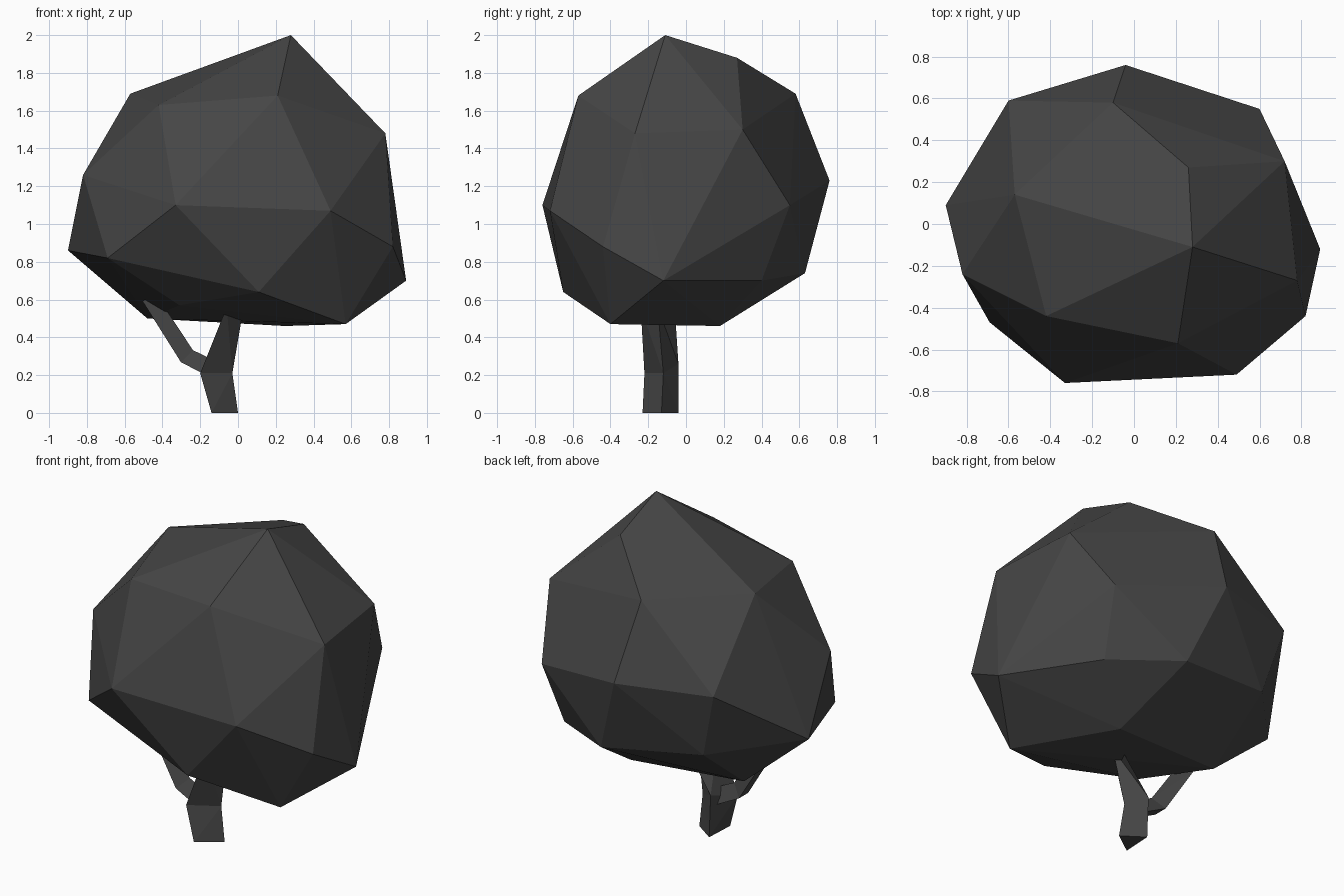
import bpy
import bmesh
from mathutils import Vector

default_cube = bpy.data.objects.get("Cube")
if default_cube:
    bpy.data.objects.remove(default_cube, do_unlink=True)


def make_material(name, colour):
    material = bpy.data.materials.new(name)
    material.use_nodes = True
    material.diffuse_color = colour
    shader = next(n for n in material.node_tree.nodes if n.type == "BSDF_PRINCIPLED")
    shader.inputs["Base Color"].default_value = colour
    return material


charcoal = make_material("charcoal", (0.06, 0.06, 0.06, 1))


def finish(name, bm):
    """Turn a bmesh into a flat shaded object with outward normals."""
    bmesh.ops.recalc_face_normals(bm, faces=bm.faces[:])
    mesh = bpy.data.meshes.new(name)
    bm.to_mesh(mesh)
    bm.free()
    mesh.materials.append(charcoal)
    obj = bpy.data.objects.new(name, mesh)
    bpy.context.scene.collection.objects.link(obj)
    return obj


def loft(name, rings):
    """Skin a closed tube through rings with equal numbers of corners."""
    bm = bmesh.new()
    loops = [[bm.verts.new(point) for point in ring] for ring in rings]
    count = len(loops[0])
    for lower, upper in zip(loops, loops[1:]):
        for i in range(count):
            j = (i + 1) % count
            bm.faces.new((lower[i], lower[j], upper[j], upper[i]))
    bm.faces.new(loops[0])
    bm.faces.new(loops[-1])
    bmesh.ops.triangulate(bm, faces=bm.faces[:])
    return finish(name, bm)


def faceted_blob(name, corners):
    """Wrap a faceted convex skin around a few corner points."""
    bm = bmesh.new()
    for corner in corners:
        bm.verts.new(corner)
    result = bmesh.ops.convex_hull(bm, input=bm.verts[:])
    loose = {g for g in result["geom_interior"] + result["geom_unused"]
             if isinstance(g, bmesh.types.BMVert)}
    bmesh.ops.delete(bm, geom=list(loose), context="VERTS")
    return finish(name, bm)


# Crown: an uneven faceted ball, listed from the tip down to the underside
crown_top = [
    (.28, -.11, 2), (.26, .27, 1.88), (-.1, .58, 1.69), (-.57, .14, 1.69),
    (-.42, -.44, 1.63), (.21, -.57, 1.68), (.78, -.27, 1.48), (.72, .3, 1.5),
]
crown_middle = [
    (-.04, .76, 1.23), (-.6, .59, 1.23), (-.82, -.24, 1.26), (-.33, -.76, 1.1),
    (.49, -.72, 1.07), (.82, -.44, .88), (.6, .55, 1.1), (.89, -.12, .7),
    (-.9, .09, .86), (-.69, -.47, .82),
]
crown_bottom = [
    (.55, .4, .7), (.14, .63, .74), (-.49, .53, .82), (.11, -.65, .64),
    (.57, -.4, .47), (.25, .18, .46), (-.31, -.33, .57), (-.48, .12, .5),
]
faceted_blob("crown", crown_top + crown_middle + crown_bottom)

# Trunk: three-sided, leaning left and then right into the crown
loft("trunk", [
    [(-.14, -.23, 0), (0, -.13, 0), (-.13, -.04, 0)],
    [(-.2, -.22, .21), (-.03, -.12, .21), (-.14, -.04, .26)],
    [(-.06, -.24, .56), (.03, -.15, .56), (.08, -.06, .56)],
])


# Side branch: thin three-sided limb bending up under the crown
def limb_ring(centre, direction, radius):
    side = Vector((0, 1, 0))
    across = side.cross(Vector(direction)).normalized()
    centre = Vector(centre)
    return [centre + across * radius,
            centre - across * radius - side * radius,
            centre - across * radius + side * radius]


loft("side_branch", [
    limb_ring((-.13, -.13, .23), (-1, 0, .4), .045),
    limb_ring((-.27, -.13, .3), (-1, 0, 1), .045),
    limb_ring((-.47, -.11, .61), (-.5, 0, 1), .04),
])
